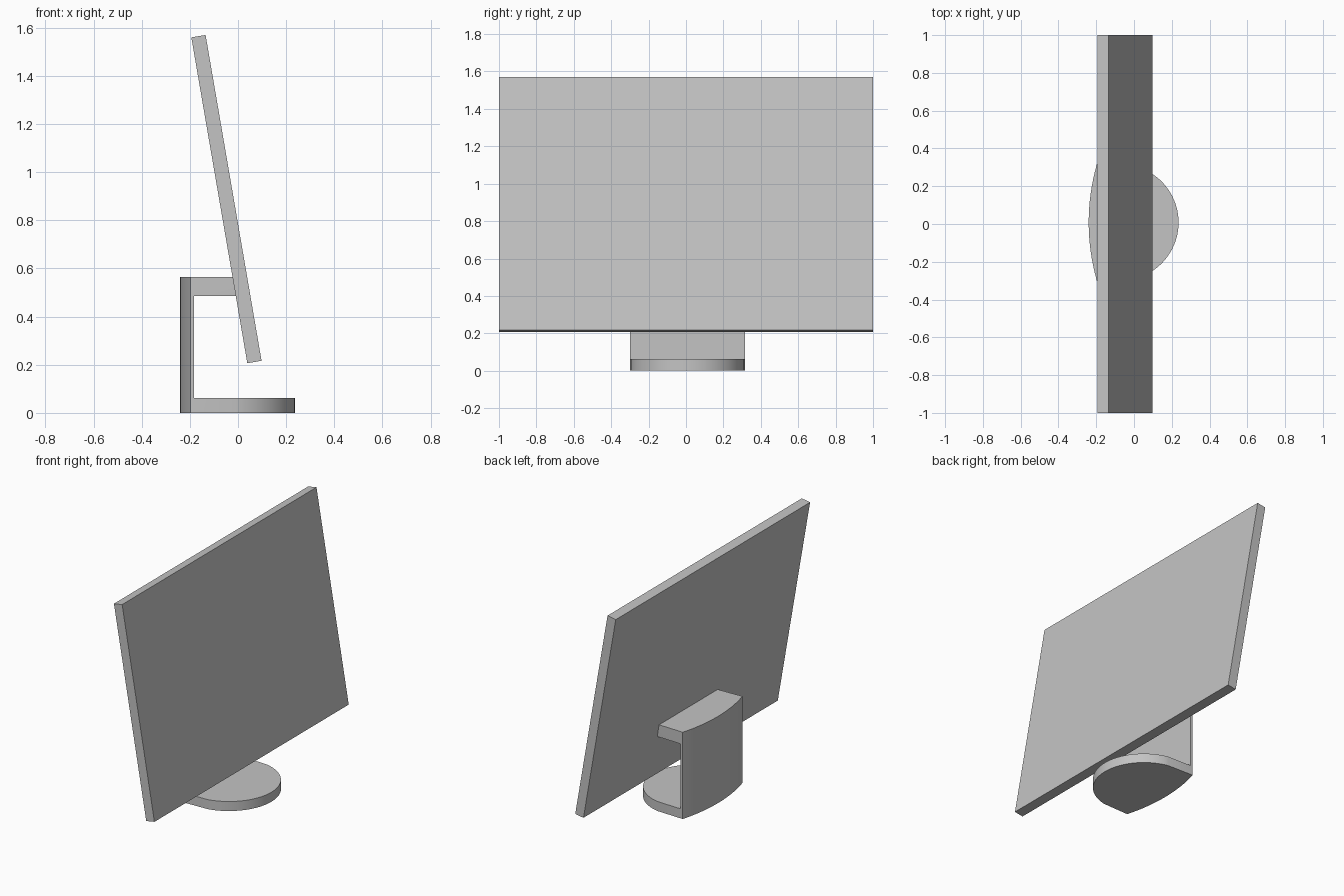
import bpy, bmesh
from math import sin, cos, radians, pi, asin, tan
from mathutils import Vector

cube = bpy.data.objects.get("Cube")
if cube:
    bpy.data.objects.remove(cube, do_unlink=True)

grey = bpy.data.materials.new("plain grey")
grey.use_nodes = True
COLOR = (0.55, 0.55, 0.55, 1)
grey.diffuse_color = COLOR
grey.node_tree.nodes["Principled BSDF"].inputs["Base Color"].default_value = COLOR


def prism(name, points, depth):
    """Extrude a closed outline of 3D points along the depth vector."""
    bm = bmesh.new()
    face = bm.faces.new([bm.verts.new(p) for p in points])
    out = bmesh.ops.extrude_face_region(bm, geom=[face])
    moved = [g for g in out["geom"] if isinstance(g, bmesh.types.BMVert)]
    bmesh.ops.translate(bm, verts=moved, vec=Vector(depth))
    bmesh.ops.recalc_face_normals(bm, faces=bm.faces[:])
    mesh = bpy.data.meshes.new(name)
    bm.to_mesh(mesh)
    bm.free()
    mesh.materials.append(grey)
    obj = bpy.data.objects.new(name, mesh)
    bpy.context.collection.objects.link(obj)
    return obj


# Screen: a thin slab leaning back
TILT = radians(9.75)
bpy.ops.mesh.primitive_cube_add(size=1, location=(-0.048, 0, 0.888))
screen = bpy.context.object
screen.name = screen.data.name = "screen"
screen.scale = (0.06, 2, 1.373)
screen.rotation_euler.y = -TILT
screen.data.materials.append(grey)

# Stand footprint: round front, straight sides, shallow curved back
MID_Y, HALF, CENTRE_X = 0.008, 0.307, -0.071
BACK_X, BULGE = -0.197, 0.043
start = asin(0.06 / HALF)
outline = []
for i in range(41):
    a = -pi / 2 + start + (pi - 2 * start) * i / 40
    outline.append((CENTRE_X + HALF * cos(a), MID_Y + HALF * sin(a), 0))
back_radius = (HALF ** 2 + BULGE ** 2) / (2 * BULGE)
sweep = asin(HALF / back_radius)
for i in range(17):
    a = sweep * (1 - i / 8)
    outline.append((BACK_X - BULGE + back_radius * (1 - cos(a)),
                    MID_Y + back_radius * sin(a), 0))
stand = prism("stand", outline, (0, 0, 1))

# C-shaped side profile: foot, upright and arm, ending at the screen back
ARM_LOW, ARM_TOP = 0.485, 0.565


def arm_end(z):
    return 0.045 - (z - 0.207) * tan(TILT)


side = [(-0.4, -0.1), (0.4, -0.1), (0.4, 0.062), (-0.182, 0.062),
        (-0.182, ARM_LOW), (arm_end(ARM_LOW), ARM_LOW),
        (arm_end(ARM_TOP), ARM_TOP), (-0.4, ARM_TOP)]
cutter = prism("stand_cutter", [(x, -0.5, z) for x, z in side], (0, 1, 0))
cutter.hide_render = True

cut = stand.modifiers.new("side_shape", "BOOLEAN")
cut.operation = "INTERSECT"
cut.solver = "EXACT"
cut.object = cutter
bpy.ops.object.select_all(action="DESELECT")
stand.select_set(True)
bpy.context.view_layer.objects.active = stand
bpy.ops.object.modifier_apply(modifier=cut.name)
bpy.data.objects.remove(cutter, do_unlink=True)
bpy.ops.object.shade_smooth_by_angle(angle=radians(20))
